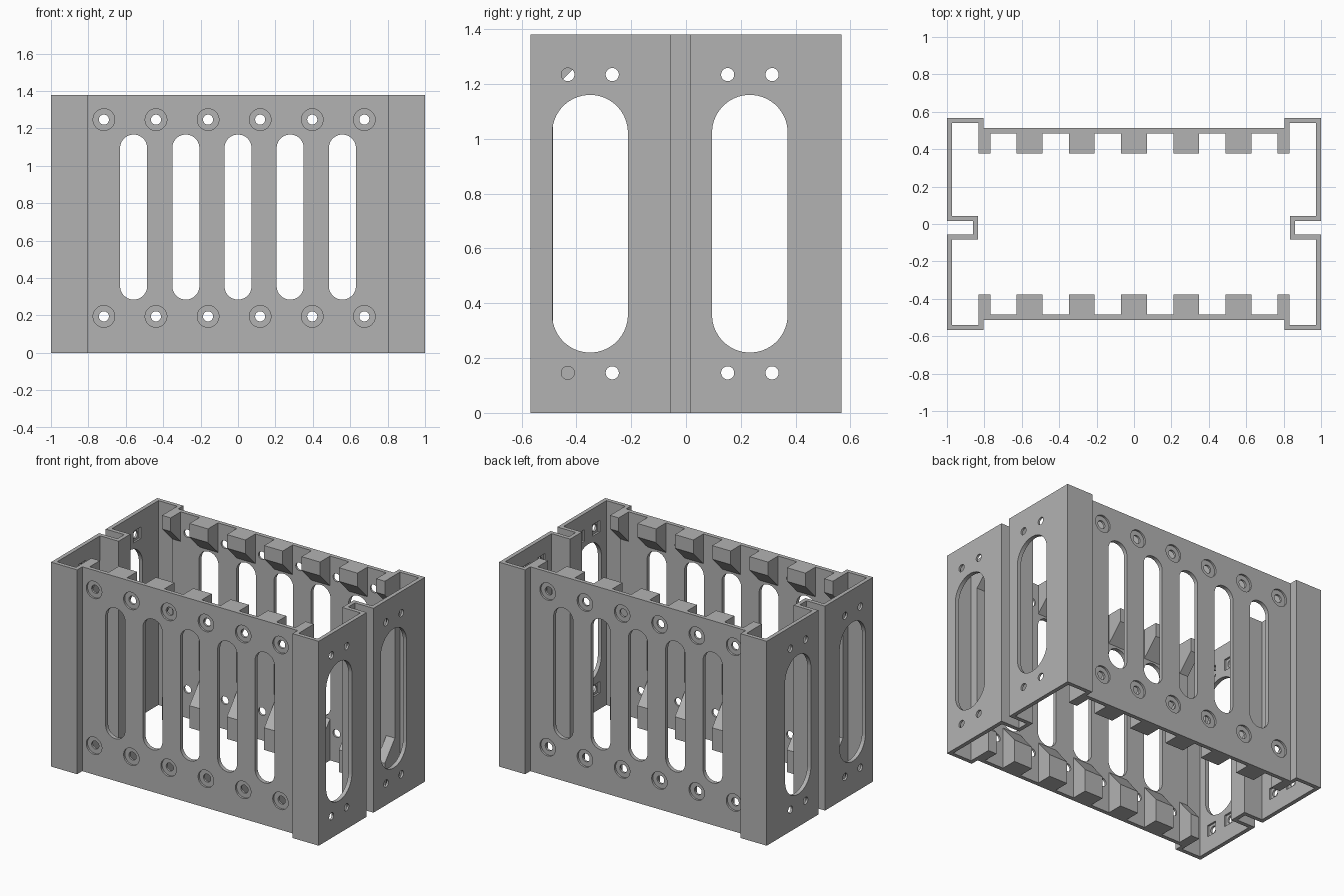
import bpy, bmesh, math

if "Cube" in bpy.data.objects:
    bpy.data.objects.remove(bpy.data.objects["Cube"], do_unlink=True)

HEIGHT = 1.38
WALL_OUT, WALL_IN, BLOCK_IN = 0.512, 0.485, 0.378
PITCH = 0.279

grey = bpy.data.materials.new("plain grey")
grey.use_nodes = True
grey.diffuse_color = (0.45, 0.45, 0.45, 1)
grey.node_tree.nodes["Principled BSDF"].inputs["Base Color"].default_value = (0.45, 0.45, 0.45, 1)


def make_object(name, bm):
    bmesh.ops.recalc_face_normals(bm, faces=bm.faces)
    mesh = bpy.data.meshes.new(name)
    bm.to_mesh(mesh)
    bm.free()
    mesh.materials.append(grey)
    obj = bpy.data.objects.new(name, mesh)
    bpy.context.scene.collection.objects.link(obj)
    return obj


def prism(bm, outline, start, end, place):
    """Closed solid from a 2D outline, place(u, v, depth) gives the 3D point."""
    a = [bm.verts.new(place(u, v, start)) for u, v in outline]
    b = [bm.verts.new(place(u, v, end)) for u, v in outline]
    bm.faces.new(a)
    bm.faces.new(b[::-1])
    n = len(a)
    for i in range(n):
        j = (i + 1) % n
        bm.faces.new((a[i], a[j], b[j], b[i]))


def stadium(cu, cv, r, half=0.0, n=32):
    """Round-ended slot outline; a circle when half is zero."""
    pts = []
    for i in range(n):
        t = (i + 0.5) * math.tau / n
        pts.append((cu + r * math.cos(t), cv + r * math.sin(t) + math.copysign(half, math.sin(t))))
    return pts


def on_y(u, v, d):
    return (u, d, v)


def on_x(u, v, d):
    return (d, u, v)


# Folded sheet shell: corner posts, side grooves, recessed front and back walls
outer = [(0.805, -WALL_OUT), (0.805, -0.567), (1, -0.567), (1, -0.055), (0.862, -0.055),
         (0.862, 0.017), (1, 0.017), (1, 0.567), (0.805, 0.567), (0.805, WALL_OUT)]
inner = [(0.832, -WALL_IN), (0.832, -0.54), (0.973, -0.54), (0.973, -0.082), (0.835, -0.082),
         (0.835, 0.044), (0.973, 0.044), (0.973, 0.54), (0.832, 0.54), (0.832, WALL_IN)]
bm = bmesh.new()
loops = []
for half in (outer, inner):
    full = half + [(-x, y) for x, y in reversed(half)]
    for z in (0, HEIGHT):
        loops.append([bm.verts.new((x, y, z)) for x, y in full])
out_low, out_top, in_low, in_top = loops
count = len(out_low)
for i in range(count):
    j = (i + 1) % count
    for p, q in ((out_low, out_top), (out_top, in_top), (in_top, in_low), (in_low, out_low)):
        bm.faces.new((p[i], p[j], q[j], q[i]))
shell = make_object("case_shell", bm)

# Cutters: through openings first, then shallow recesses
through, recess = bmesh.new(), bmesh.new()
for s in (-1, 1):
    # Ventilation slots and screw holes in front and back walls
    for k in range(-2, 3):
        prism(through, stadium(k * PITCH, 0.726, 0.0725, 0.369), s * 0.45, s * 0.6, on_y)
    for k in range(6):
        for z in (0.195, 1.247):
            x = -0.717 + k * 0.2785
            prism(through, stadium(x, z, 0.027), s * 0.45, s * 0.6, on_y)
            prism(recess, stadium(x, z, 0.058), s * (WALL_OUT - 0.013), s * 0.6, on_y)
    # Fan openings with screw holes and square nut pockets in the sides
    for cy in (-0.35, 0.233):
        prism(through, stadium(cy, 0.69, 0.138, 0.332, 48), s * 0.92, s * 1.1, on_x)
        for dy in (-0.081, 0.081):
            for z in (0.146, 1.234):
                prism(through, stadium(cy + dy, z, 0.024), s * 0.92, s * 1.1, on_x)
                prism(recess, stadium(cy + dy, z, 0.055, n=4), s * 0.92, s * 0.986, on_x)

cutters = [make_object("opening_cutter", through), make_object("recess_cutter", recess)]
for cutter in cutters:
    cutter.hide_render = True
    mod = shell.modifiers.new(cutter.name, 'BOOLEAN')
    mod.operation = 'DIFFERENCE'
    mod.solver = 'EXACT'
    mod.object = cutter
depsgraph = bpy.context.evaluated_depsgraph_get()
cut_mesh = bpy.data.meshes.new_from_object(shell.evaluated_get(depsgraph))
shell.modifiers.clear()
shell.data = cut_mesh
for cutter in cutters:
    bpy.data.objects.remove(cutter, do_unlink=True)

# Wedge support blocks along the inside of both walls, top and bottom
lower = [(WALL_IN, 0), (BLOCK_IN, 0), (BLOCK_IN, 0.15), (WALL_IN, 0.28)]
upper = [(WALL_IN, HEIGHT), (BLOCK_IN, HEIGHT), (BLOCK_IN, 1.288), (WALL_IN, 1.18)]
spans = [(k * PITCH - 0.069, k * PITCH + 0.069) for k in range(-2, 3)]
spans += [(-0.832, -0.768), (0.768, 0.832)]
for wall, s in (("front", -1), ("back", 1)):
    for level, profile in (("lower", lower), ("upper", upper)):
        bm = bmesh.new()
        for x0, x1 in spans:
            prism(bm, [(s * y, z) for y, z in profile], x0, x1, on_x)
        make_object(f"{wall}_{level}_blocks", bm)

# Smooth the round cuts, keep the folds sharp
bpy.ops.object.select_all(action='DESELECT')
shell.select_set(True)
bpy.context.view_layer.objects.active = shell
bpy.ops.object.shade_smooth_by_angle(angle=math.radians(30))
